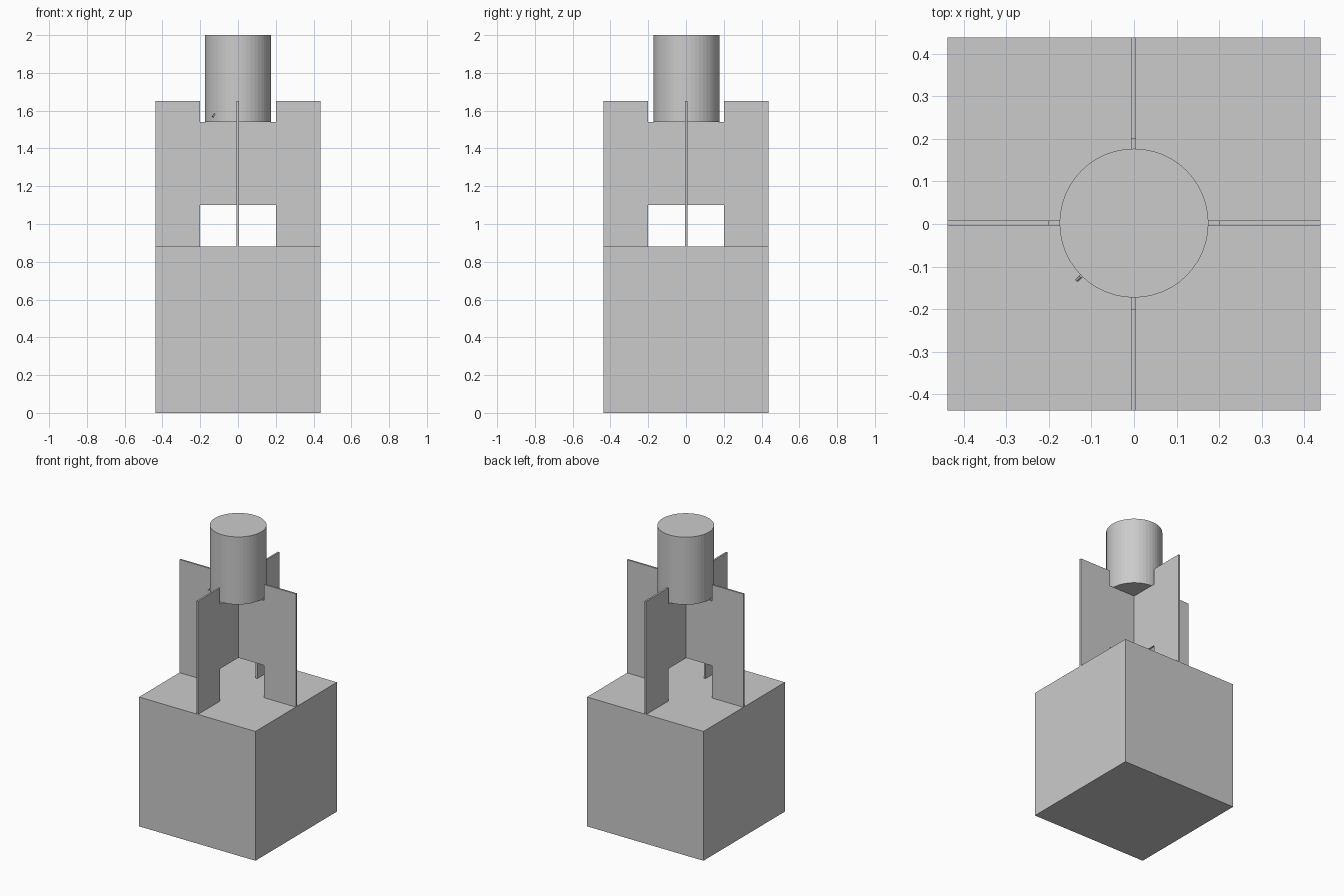
import bpy
import bmesh
from math import radians
from mathutils import Matrix, Vector

cube = bpy.data.objects.get("Cube")
if cube:
    bpy.data.objects.remove(cube, do_unlink=True)

grey = bpy.data.materials.new("plain grey")
grey.use_nodes = True
colour = (0.6, 0.6, 0.6, 1)
grey.diffuse_color = colour
grey.node_tree.nodes["Principled BSDF"].inputs["Base Color"].default_value = colour

HALF = 0.438     # half width of the base
BASE = 0.88      # top of the base
SEAT = 1.54      # underside of the drum
TOP = 1.65       # top of the fins
SLOT = 0.2       # half width of the notches
THICK = 0.012


def add_object(name, bm):
    bmesh.ops.recalc_face_normals(bm, faces=bm.faces)
    mesh = bpy.data.meshes.new(name)
    bm.to_mesh(mesh)
    bm.free()
    mesh.materials.append(grey)
    obj = bpy.data.objects.new(name, mesh)
    bpy.context.collection.objects.link(obj)
    return obj


def cylinder(name, radius, depth, centre, sides, turn=Matrix()):
    bm = bmesh.new()
    bmesh.ops.create_cone(bm, cap_ends=True, segments=sides, radius1=radius,
                          radius2=radius, depth=depth,
                          matrix=Matrix.Translation(centre) @ turn)
    return add_object(name, bm)


def fin(name, angle, shift):
    # Notched plate, extruded to its thickness and turned into place
    outline = [(-HALF, BASE), (-SLOT, BASE), (-SLOT, 1.1), (SLOT, 1.1),
               (SLOT, BASE), (HALF, BASE), (HALF, TOP), (SLOT, TOP),
               (SLOT, SEAT), (-SLOT, SEAT), (-SLOT, TOP), (-HALF, TOP)]
    bm = bmesh.new()
    face = bm.faces.new([bm.verts.new((x, -THICK / 2, z)) for x, z in outline])
    extruded = bmesh.ops.extrude_face_region(bm, geom=[face])["geom"]
    verts = [v for v in extruded if isinstance(v, bmesh.types.BMVert)]
    bmesh.ops.translate(bm, verts=verts, vec=(0, THICK, 0))
    turn = Matrix.Translation(shift) @ Matrix.Rotation(radians(angle), 4, "Z")
    bmesh.ops.transform(bm, matrix=turn, verts=bm.verts)
    return add_object(name, bm)


# Base block
bm = bmesh.new()
bmesh.ops.create_cube(bm, size=1, matrix=Matrix.Translation((0, 0, BASE / 2))
                      @ Matrix.Diagonal((2 * HALF, 2 * HALF, BASE, 1)))
add_object("base_block", bm)

# Crossed support fins
fin("cross_fin", 0, (0, 0.002, 0))
fin("long_fin", 90, (-0.001, 0, 0))

# Drum resting in the notches
cylinder("drum", 0.175, 2 - SEAT, (0, 0.002, (2 + SEAT) / 2), 48)

# Tiny peg on the side of the drum
slope = Vector((-1, -1, -1.6)).to_track_quat("Z", "Y").to_matrix().to_4x4()
cylinder("peg", 0.004, 0.02, (-0.129, -0.127, 1.575), 12, slope)
